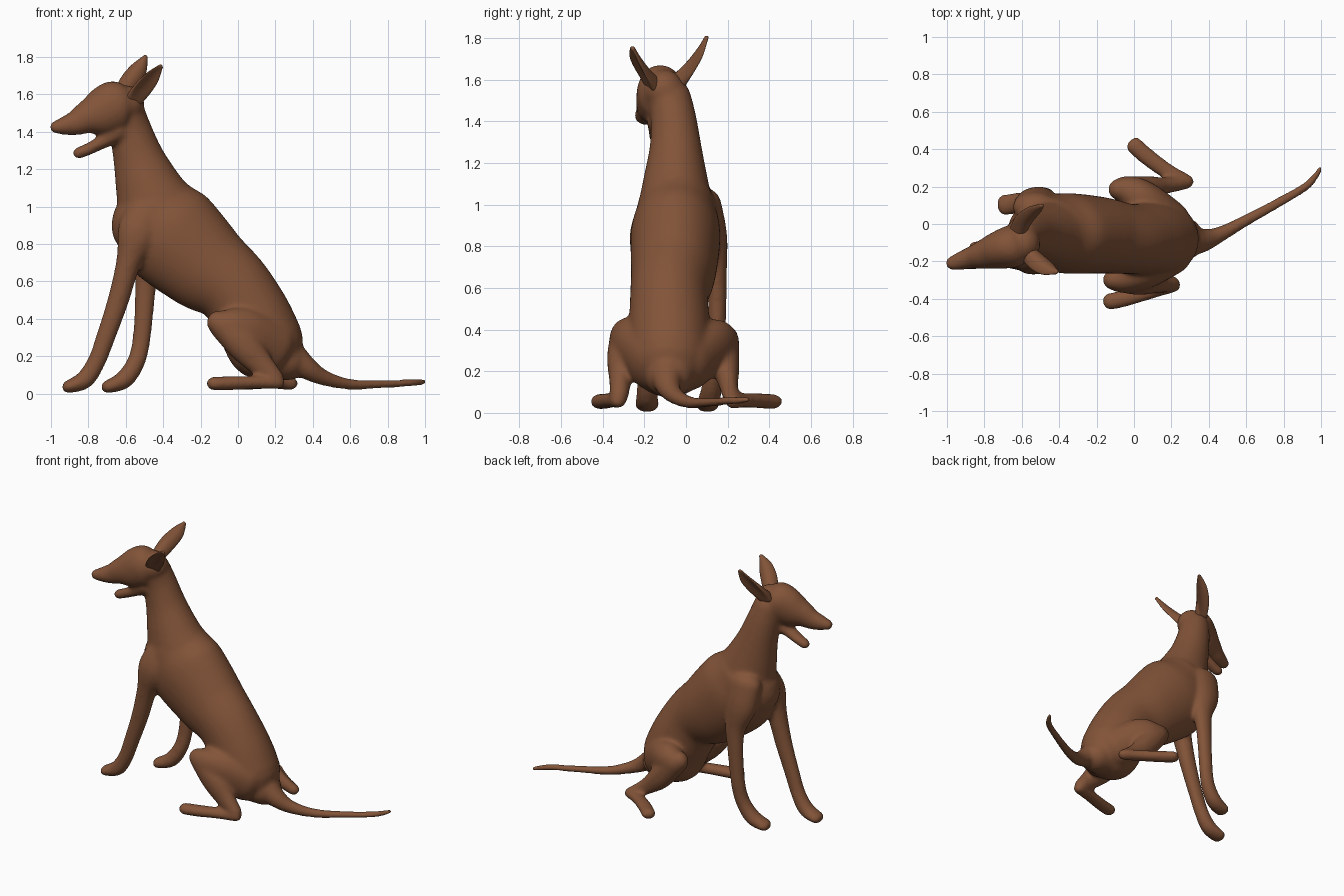
import bpy, bmesh, math
from mathutils import Vector

brown = bpy.data.materials.new("brown coat")
brown.diffuse_color = (0.225, 0.088, 0.040, 1)


def spline(rows, steps=6):
    """Smooth curve through rows of (x, y, z, side radius, other radius)."""
    out = []
    for i in range(len(rows) - 1):
        p = [rows[max(i - 1, 0)], rows[i], rows[i + 1], rows[min(i + 2, len(rows) - 1)]]
        for s in range(steps):
            t = s / steps
            out.append([0.5 * (2 * b + (c - a) * t + (2 * a - 5 * b + 4 * c - d) * t * t
                               + (3 * b - a - 3 * c + d) * t ** 3) for a, b, c, d in zip(*p)])
    return out + [list(rows[-1])]


def loft(bm, rows, side=(0, 1, 0), cup=0.0, n=24):
    """Round-ended tube of elliptical sections; cup bends the section into a crescent."""
    pts = spline(rows)
    pos = [Vector(p[:3]) for p in pts]
    rings = []
    for i, p in enumerate(pts):
        t = (pos[min(i + 1, len(pos) - 1)] - pos[max(i - 1, 0)]).normalized()
        rings.append((pos[i], t, p[3], p[4]))

    def cap(ring, sign):
        c, t, w, h = ring
        r = min(w, h)
        return [(c + t * sign * r * math.sin(a), t, w * math.cos(a), h * math.cos(a))
                for a in (0.3, 0.6, 0.9, 1.2, 1.5)]

    rings = cap(rings[0], -1)[::-1] + rings + cap(rings[-1], 1)
    loops, made = [], []
    for c, t, w, h in rings:
        s = Vector(side)
        s = (s - t * s.dot(t)).normalized()
        u = t.cross(s)
        loop = []
        for k in range(n):
            a = 2 * math.pi * k / n
            loop.append(bm.verts.new(c + s * w * math.cos(a)
                                     + u * (h * math.sin(a) + cup * w * math.cos(a) ** 2)))
        loops.append(loop)
    for a, b in zip(loops, loops[1:]):
        for k in range(n):
            made.append(bm.faces.new((a[k], a[(k + 1) % n], b[(k + 1) % n], b[k])))
    made += [bm.faces.new(loops[0][::-1]), bm.faces.new(loops[-1])]
    bmesh.ops.recalc_face_normals(bm, faces=made)


def finish(bm, name):
    me = bpy.data.meshes.new(name)
    bm.to_mesh(me)
    bm.free()
    me.materials.append(brown)
    me.shade_smooth()
    ob = bpy.data.objects.new(name, me)
    bpy.context.collection.objects.link(ob)
    return ob


bm = bmesh.new()
# trunk
loft(bm, [(.14, -.08, .275, .20, .21), (.075, -.08, .41, .195, .21), (-.03, -.08, .57, .188, .21),
          (-.185, -.06, .69, .205, .25), (-.36, -.05, .85, .215, .28), (-.45, -.045, .95, .195, .25)], n=40)
# rounded rump at the tail root
loft(bm, [(.17, -.08, .20, .15, .12), (.262, -.08, .18, .12, .11)])
# neck
loft(bm, [(-.36, -.05, .84, .18, .19), (-.43, -.05, .98, .18, .215), (-.485, -.05, 1.12, .155, .175),
          (-.535, -.05, 1.27, .126, .135), (-.575, -.06, 1.41, .11, .113), (-.60, -.08, 1.51, .105, .10)], n=40)
# skull and muzzle
loft(bm, [(-.60, -.105, 1.55, .10, .10), (-.65, -.12, 1.54, .115, .137),
          (-.74, -.145, 1.50, .098, .125), (-.81, -.165, 1.475, .078, .09), (-.87, -.18, 1.447, .06, .068),
          (-.93, -.198, 1.432, .049, .051), (-.972, -.21, 1.425, .039, .036)])
# open lower jaw
loft(bm, [(-.64, -.12, 1.40, .07, .055), (-.72, -.13, 1.35, .052, .04),
          (-.79, -.13, 1.312, .044, .033), (-.852, -.127, 1.286, .038, .033)])
# front legs
loft(bm, [(-.48, -.15, 1.0, .07, .10), (-.53, -.185, .86, .085, .115), (-.585, -.19, .7, .066, .068),
          (-.64, -.19, .5, .052, .058), (-.708, -.19, .3, .045, .052), (-.757, -.188, .17, .046, .049),
          (-.82, -.187, .075, .054, .05), (-.908, -.187, .036, .058, .035)])
loft(bm, [(-.53, .09, 1.0, .08, .12), (-.52, .12, .85, .078, .11), (-.49, .14, .7, .058, .074),
          (-.495, .15, .55, .046, .056), (-.515, .145, .3, .043, .049), (-.545, .13, .17, .046, .049),
          (-.61, .115, .075, .054, .05), (-.698, .10, .036, .058, .035)])
# near hind leg: thigh, shin, foot
loft(bm, [(.2, -.18, .24, .09, .14), (.05, -.25, .32, .10, .135), (-.05, -.285, .36, .085, .105),
          (-.115, -.30, .385, .052, .06)])
loft(bm, [(-.08, -.29, .37, .075, .08), (.03, -.305, .26, .075, .09), (.12, -.315, .16, .055, .07),
          (.2, -.32, .085, .045, .047)])
loft(bm, [(.215, -.325, .058, .040, .036), (.1, -.355, .06, .044, .036), (-.04, -.395, .056, .046, .038),
          (-.132, -.415, .054, .047, .037)])
# far hind leg: thigh, shin, foot
loft(bm, [(.18, .02, .24, .11, .14), (.05, .13, .32, .10, .13), (-.03, .17, .345, .088, .10),
          (-.08, .185, .365, .058, .065)])
loft(bm, [(-.05, .185, .35, .07, .08), (.06, .195, .22, .062, .08), (.16, .205, .13, .046, .057),
          (.26, .218, .07, .038, .038)])
loft(bm, [(.285, .225, .055, .040, .036), (.18, .28, .06, .044, .036), (.07, .36, .058, .047, .037),
          (.0, .422, .054, .048, .036)])
# tail
loft(bm, [(.28, -.09, .20, .09, .09), (.37, -.087, .135, .064, .062), (.46, -.055, .085, .043, .043),
          (.6, .02, .05, .032, .030), (.8, .13, .052, .027, .023), (.93, .21, .058, .024, .021),
          (.996, .295, .062, .016, .016)])
body = finish(bm, "dog_body")
remesh = body.modifiers.new("fuse", 'REMESH')
remesh.mode = 'VOXEL'
remesh.voxel_size = 0.011
remesh.use_smooth_shade = True
soften = body.modifiers.new("soften", 'SMOOTH')
soften.factor = 0.5
soften.iterations = 18

# ears: cupped crescents opening outwards; side is the direction of the ear's width
for name, rows, side, cup in (
    ("far_ear", [(-.615, -.04, 1.59, .045, .04), (-.58, .015, 1.665, .055, .022),
                 (-.53, .065, 1.74, .046, .014), (-.495, .097, 1.80, .014, .010)], (.9, -.1, -.5), .4),
    ("near_ear", [(-.575, -.14, 1.56, .045, .04), (-.52, -.19, 1.635, .055, .022),
                  (-.465, -.23, 1.70, .046, .014), (-.415, -.255, 1.75, .014, .010)], (.75, .5, -.35), -.4)):
    bm = bmesh.new()
    loft(bm, rows, side, cup)
    finish(bm, name)
